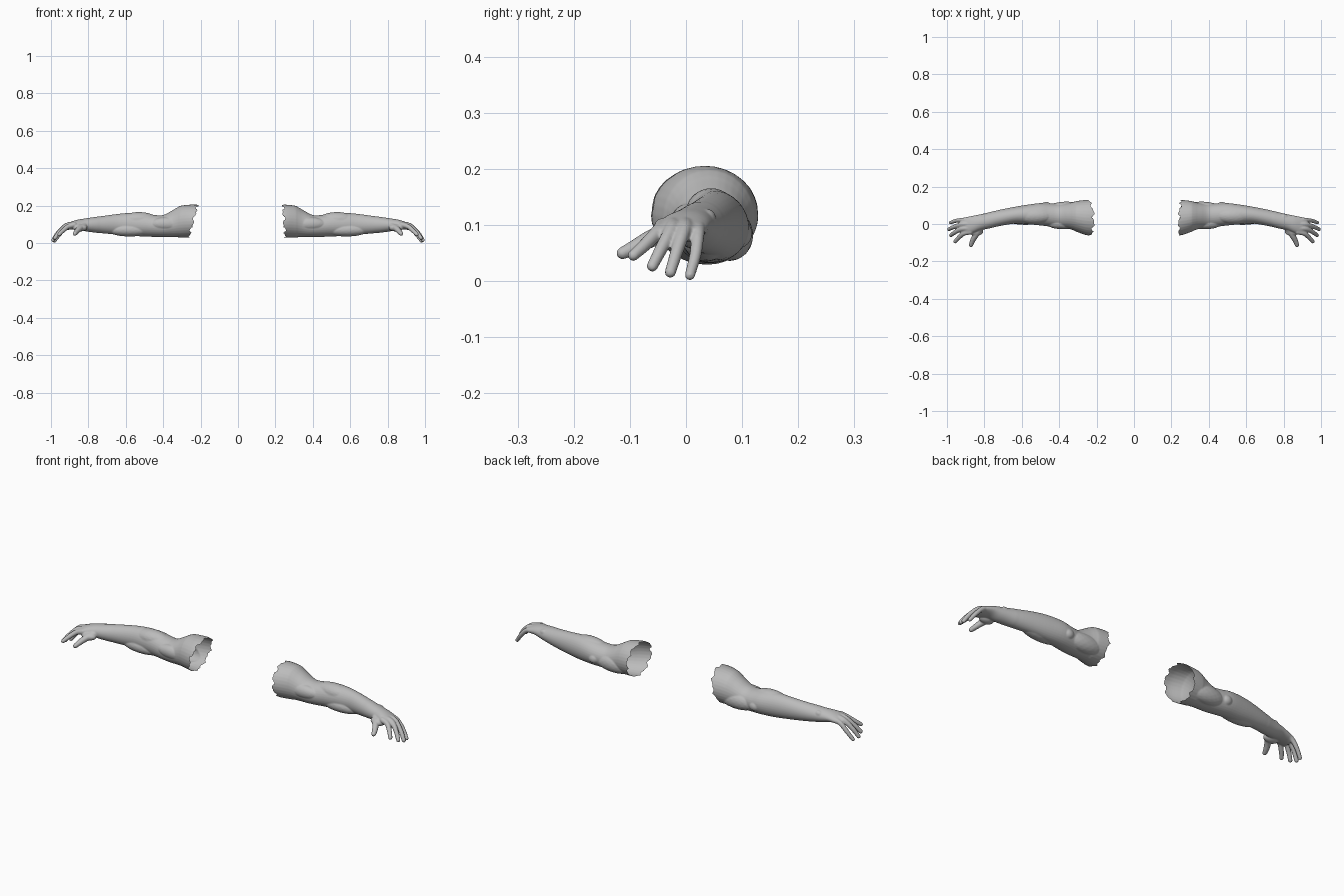
import bpy, bmesh, math
from mathutils import Vector, Matrix

if "Cube" in bpy.data.objects:
    bpy.data.objects.remove(bpy.data.objects["Cube"])

skin = bpy.data.materials.new("plain grey")
skin.diffuse_color = (0.5, 0.5, 0.5, 1)
skin.use_nodes = True
skin.node_tree.nodes["Principled BSDF"].inputs["Base Color"].default_value = skin.diffuse_color

# Arm sections from shoulder to knuckles: x, y low, y high, z low, z high
SECTIONS = [
    (.17, -.070, .135, .033, .207), (.22, -.066, .132, .032, .207),
    (.26, -.060, .130, .028, .207), (.31, -.042, .124, .028, .200),
    (.35, -.028, .114, .029, .178), (.40, -.022, .109, .030, .152),
    (.45, -.016, .112, .031, .153), (.50, -.010, .114, .033, .161),
    (.57, -.003, .105, .036, .164), (.64, .000, .093, .043, .158),
    (.72, -.013, .077, .050, .147), (.78, -.026, .062, .057, .138),
    (.82, -.034, .053, .063, .132), (.86, -.048, .045, .072, .125),
    (.90, -.060, .037, .071, .111), (.925, -.054, .030, .068, .098)]

# Muscles and joints: centre, radii
MUSCLES = [
    ((.38, .004, .103), (.09, .032, .036)),    # biceps
    ((.36, .078, .082), (.11, .042, .046)),    # triceps
    ((.53, .045, .124), (.10, .045, .042)),    # outer forearm
    ((.58, .035, .071), (.12, .040, .036)),    # inner forearm
    ((.47, .094, .085), (.03, .024, .026)),    # elbow
    ((.80, .038, .110), (.025, .016, .019)),   # wrist bone
    ((.845, -.038, .082), (.040, .026, .020))]  # thumb pad

# Digits: joint positions from base to tip, base radius, tip radius
DIGITS = [
    ([(.880, .022, .098), (.918, .021, .084), (.953, .017, .048), (.981, .007, .011)], .014, .0098),
    ([(.880, .000, .102), (.922, -.003, .092), (.963, -.016, .054), (.989, -.028, .016)], .015, .0105),
    ([(.880, -.022, .102), (.920, -.026, .092), (.956, -.044, .058), (.979, -.060, .027)], .015, .0105),
    ([(.875, -.042, .098), (.909, -.050, .088), (.938, -.074, .064), (.956, -.094, .046)], .015, .0105),
    ([(.825, -.026, .090), (.848, -.062, .076), (.864, -.092, .060), (.872, -.113, .050)], .019, .0115)]


def spline(points, steps):
    """Smooth curve through all points."""
    p = [Vector(q) for q in points]
    p = [2 * p[0] - p[1]] + p + [2 * p[-1] - p[-2]]
    out = []
    for a, b, c, d in zip(p, p[1:], p[2:], p[3:]):
        for i in range(steps):
            t = i / steps
            out.append(b + .5 * t * (c - a + t * (2 * a - 5 * b + 4 * c - d
                                                  + t * (3 * b - a - 3 * c + d))))
    return out + [p[-2]]


def ball(bm, centre, radii, detail=3):
    m = Matrix.Translation(centre) @ Matrix.Diagonal((*radii, 1))
    bmesh.ops.create_icosphere(bm, subdivisions=detail, radius=1, matrix=m)


def add_limb(bm, sides=32):
    rings = []
    for x, y0, y1, z0, z1 in spline(SECTIONS, 4):
        fit = .98 if x < .32 or x > .75 else .965
        ring = []
        for i in range(sides):
            a = math.tau * i / sides
            ring.append(bm.verts.new((x, (y0 + y1) / 2 + math.cos(a) * fit * (y1 - y0) / 2,
                                      (z0 + z1) / 2 + math.sin(a) * fit * (z1 - z0) / 2)))
        rings.append(ring)
    for r, s in zip(rings, rings[1:]):
        for i in range(sides):
            j = (i + 1) % sides
            bm.faces.new((r[i], r[j], s[j], s[i]))
    bm.faces.new(rings[0][::-1])
    bm.faces.new(rings[-1])


def build_arm():
    """One solid arm, fused into a single skin."""
    bm = bmesh.new()
    add_limb(bm)
    for centre, radii in MUSCLES:
        ball(bm, centre, radii)
    for joints, r0, r1 in DIGITS:
        path = spline(joints, 9)
        for i, p in enumerate(path):
            t = i / (len(path) - 1)
            r = r0 + (r1 - r0) * t
            ball(bm, p, (r, r, r), 2)
    bmesh.ops.recalc_face_normals(bm, faces=bm.faces)
    mesh = bpy.data.meshes.new("arm_solid")
    bm.to_mesh(mesh)
    bm.free()
    obj = bpy.data.objects.new("arm_solid", mesh)
    bpy.context.collection.objects.link(obj)
    fuse = obj.modifiers.new("fuse", 'REMESH')
    fuse.mode = 'VOXEL'
    fuse.voxel_size = .003
    soften = obj.modifiers.new("soften", 'SMOOTH')
    soften.iterations = 6
    dg = bpy.context.evaluated_depsgraph_get()
    skin_mesh = bpy.data.meshes.new_from_object(obj.evaluated_get(dg))
    bpy.data.objects.remove(obj)
    return skin_mesh


def add_arm(name, source, side, cut):
    """Open the shoulder end along a ragged cut, and mirror if needed."""
    bm = bmesh.new()
    bm.from_mesh(source)
    gone = [v for v in bm.verts if v.co.x < cut(v.co)]
    bmesh.ops.delete(bm, geom=gone, context='VERTS')
    if side < 0:
        bmesh.ops.scale(bm, vec=(-1, 1, 1), verts=bm.verts)
        bmesh.ops.reverse_faces(bm, faces=bm.faces)
    for f in bm.faces:
        f.smooth = True
        f.material_index = 0
    mesh = bpy.data.meshes.new(name)
    bm.to_mesh(mesh)
    bm.free()
    mesh.materials.clear()
    mesh.materials.append(skin)
    bpy.context.collection.objects.link(bpy.data.objects.new(name, mesh))


def ragged(p):
    a = math.atan2(p.z - .118, p.y - .033)
    return .005 * math.sin(9 * a) + .003 * math.sin(17 * a + 1)


arm = build_arm()
add_arm("right_arm", arm, 1,
        lambda p: .238 + .07 * max(0, .2 - p.z) + .10 * max(0, p.y - .03) + ragged(p))
add_arm("left_arm", arm, -1,
        lambda p: .214 + .27 * max(0, .2 - p.z) + .12 * max(0, p.y - .05) + ragged(p))
bpy.data.meshes.remove(arm)
